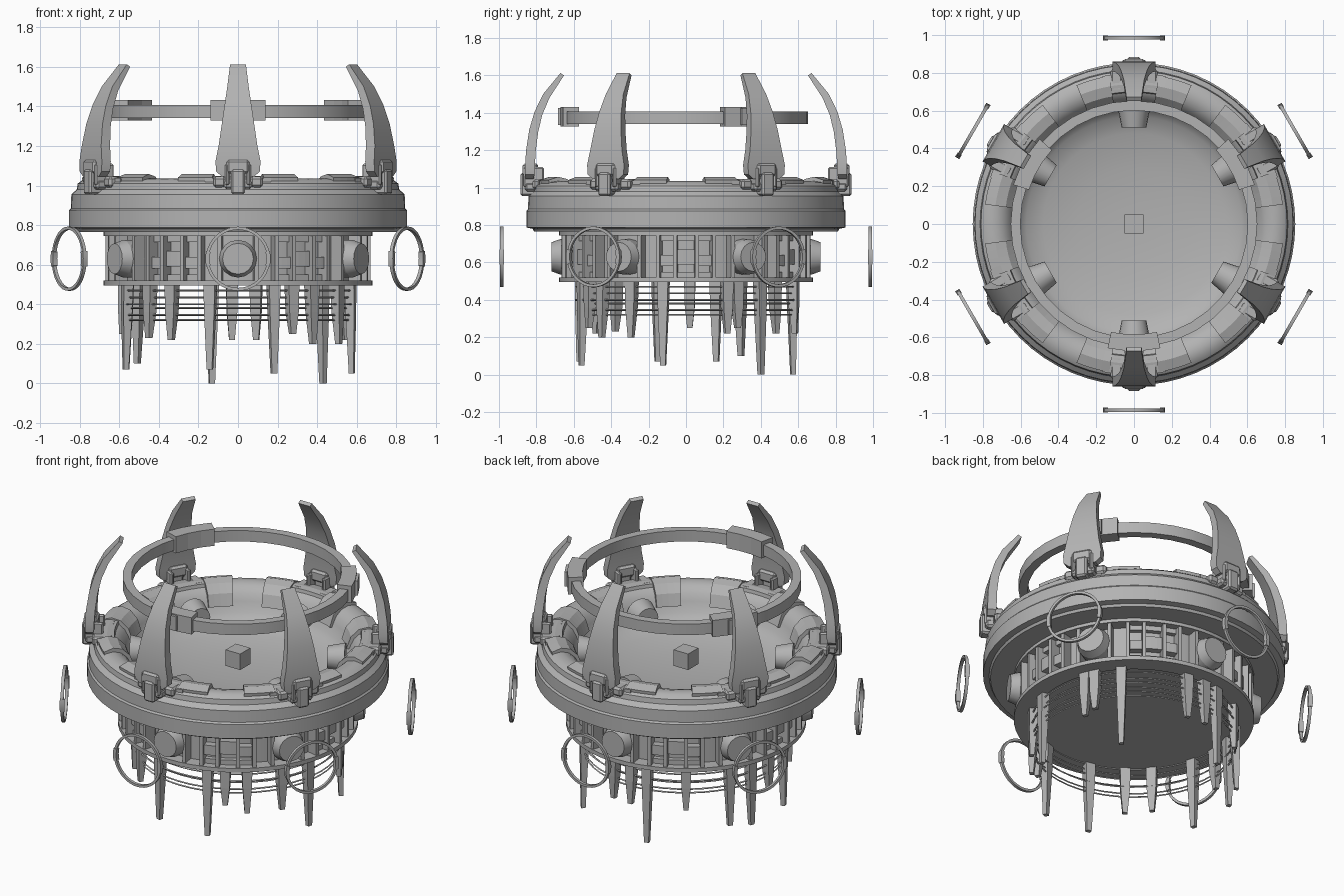
import bpy, bmesh, math
from mathutils import Matrix, Vector

if "Cube" in bpy.data.objects:
    bpy.data.objects.remove(bpy.data.objects["Cube"])

grey = bpy.data.materials.new("stone grey")
grey.diffuse_color = (0.45, 0.45, 0.45, 1)
grey.use_nodes = True
grey.node_tree.nodes["Principled BSDF"].inputs["Base Color"].default_value = grey.diffuse_color
SIX = [-90, -30, 30, 90, 150, 210]


def box(bm, x0, x1, y0, y1, z0, z1, bevel=0):
    m = Matrix.Translation(((x0 + x1) / 2, (y0 + y1) / 2, (z0 + z1) / 2)) @ \
        Matrix.Diagonal((x1 - x0, y1 - y0, z1 - z0, 1))
    vs = bmesh.ops.create_cube(bm, size=1, matrix=m)["verts"]
    if bevel:
        edges = list({e for v in vs for e in v.link_edges})
        bmesh.ops.bevel(bm, geom=edges, offset=bevel, segments=1, affect='EDGES')


def lathe(bm, profile, seg, a0=0, a1=360, closed=True):
    """Turn (radius, z) points about z; partial turns are capped. Angle 90 is +y."""
    full = abs(a1 - a0) >= 360
    rows = []
    for i in range(seg if full else seg + 1):
        a = math.radians(a0 + (a1 - a0) * i / seg)
        rows.append([bm.verts.new((r * math.cos(a), r * math.sin(a), z)) for r, z in profile])
    n = len(profile)
    for i in range(seg):
        p, q = rows[i], rows[(i + 1) % len(rows)]
        for j in range(n if closed else n - 1):
            k = (j + 1) % n
            bm.faces.new((p[j], q[j], q[k], p[k]))
    if not full:
        bm.faces.new(rows[0])
        bm.faces.new(rows[-1])


def loft(bm, sections):
    """Join rectangular sections (half width, inner y, outer y, inner z, outer z)."""
    rows = [[bm.verts.new(c) for c in ((-w, yi, zi), (w, yi, zi), (w, yo, zo), (-w, yo, zo))]
            for w, yi, yo, zi, zo in sections]
    for p, q in zip(rows, rows[1:]):
        for j in range(4):
            bm.faces.new((p[j], p[(j + 1) % 4], q[(j + 1) % 4], q[j]))
    bm.faces.new(rows[0])
    bm.faces.new(rows[-1])


def finish(name, bm, angles=(90,), smooth=35):
    """Make one object per angle, the part being modelled facing +y."""
    bmesh.ops.remove_doubles(bm, verts=bm.verts, dist=1e-5)
    bmesh.ops.recalc_face_normals(bm, faces=bm.faces)
    me = bpy.data.meshes.new(name)
    bm.to_mesh(me)
    bm.free()
    me.materials.append(grey)
    if smooth:
        for p in me.polygons:
            p.use_smooth = True
        me.set_sharp_from_angle(angle=math.radians(smooth))
    for a in angles:
        ob = bpy.data.objects.new(name, me)
        ob.rotation_euler.z = math.radians(a - 90)
        bpy.context.collection.objects.link(ob)


# upper ring and dished bowl
bm = bmesh.new()
lathe(bm, [(0, .70), (.55, .70), (.6, .765), (.812, .765), (.82, .78), (.854, .787), (.854, .875),
           (.845, .885), (.842, .955), (.815, .98), (.81, 1.01), (.785, 1.028), (.74, 1.035),
           (.695, 1.022), (.66, .99), (.64, .95), (.615, .89), (.57, .85), (.48, .82), (.3, .79),
           (.12, .78), (0, .778)], 64, closed=False)
finish("upper_ring_and_bowl", bm)

# cube at the centre of the bowl
bm = bmesh.new()
box(bm, -.05, .05, -.05, .05, .85, .95)
finish("centre_cube", bm, smooth=0)

# inward lamps on the bowl wall
bm = bmesh.new()
m = Matrix.Translation((0, .56, .92)) @ Matrix.Rotation(math.pi / 2, 4, 'X')
bmesh.ops.create_cone(bm, cap_ends=True, segments=20, radius1=.085, radius2=.065, depth=.1, matrix=m)
finish("bowl_lamp", bm, SIX)

# lower drum with its two flanges
bm = bmesh.new()
lathe(bm, [(0, .5), (.605, .5), (.605, .77), (0, .77)], 64, closed=False)
finish("drum_core", bm)
for name, z0, z1 in (("drum_bottom_flange", .495, .52), ("drum_top_flange", .745, .766)):
    bm = bmesh.new()
    lathe(bm, [(.57, z0), (.68, z0), (.68, z1), (.57, z1)], 64)
    finish(name, bm)

# drum posts, thin on both sides of each bay, and the crossbars between them
bm = bmesh.new()
for a in (68, 77, 85, 95, 103, 112):
    lathe(bm, [(.59, .51), (.672, .51), (.672, .755), (.59, .755)], 1, a - .9, a + .9)
for a0, a1, z0, z1, r in ((85, 95, .59, .67, .645), (77, 85, .58, .64, .65), (95, 103, .58, .64, .65),
                          (77, 103, .52, .55, .635), (77, 103, .715, .75, .635)):
    lathe(bm, [(.6, z0), (r, z0), (r, z1), (.6, z1)], 3, a0, a1)
finish("drum_posts", bm, [a + 30 for a in SIX], smooth=0)

# outer nozzles on the drum
bm = bmesh.new()
for y, d, r1, r2 in ((.635, .07, .095, .095), (.695, .05, .095, .078)):
    m = Matrix.Translation((0, y, .63)) @ Matrix.Rotation(-math.pi / 2, 4, 'X')
    bmesh.ops.create_cone(bm, cap_ends=True, segments=16, radius1=r1, radius2=r2, depth=d, matrix=m)
finish("drum_nozzle", bm, SIX)

# floating hoops with thicker side grips
bm = bmesh.new()
lathe(bm, [(.147, -.009), (.162, -.009), (.162, .009), (.147, .009)], 40)
for a in (0, 180):
    lathe(bm, [(.143, -.013), (.165, -.013), (.165, .013), (.143, .013)], 4, a - 14, a + 14)
bm.transform(Matrix.Translation((0, .985, .63)) @ Matrix.Rotation(math.pi / 2, 4, 'X'))
finish("floating_hoop", bm, SIX)

# curved claws: half width, inner/outer radius, inner/outer height
bm = bmesh.new()
loft(bm, [(.08, .815, .858, 1.045, 1.045), (.11, .81, .86, 1.07, 1.07), (.114, .808, .86, 1.12, 1.12),
          (.098, .803, .855, 1.2, 1.2), (.082, .79, .838, 1.3, 1.31), (.068, .768, .81, 1.39, 1.405),
          (.054, .73, .764, 1.48, 1.5), (.04, .652, .672, 1.6, 1.612)])
finish("claw", bm, SIX, smooth=25)

# claw hinges
bm = bmesh.new()
box(bm, -.058, .058, .79, .874, 1.06, 1.13, .012)
box(bm, -.035, .035, .80, .885, .955, 1.08, .01)
box(bm, -.07, .07, .77, .862, .98, 1.03, .012)
for s in (-1, 1):
    x0, x1 = sorted((s * .042, s * .065))
    box(bm, x0, x1, .76, .868, 1.0, 1.11, .008)
    x0, x1 = sorted((s * .06, s * .125))
    box(bm, x0, x1, .70, .82, .99, 1.045, .012)
finish("claw_hinge", bm, SIX, smooth=0)

# clamp plates wrapping the ring on both sides of each claw
shell = [(.79, 1.0), (.795, 1.04), (.74, 1.058), (.685, 1.045), (.64, 1.0), (.615, .93),
         (.64, .92), (.67, .98), (.74, 1.01)]
arm = [(.80, 1.0), (.80, 1.037), (.74, 1.047), (.70, 1.042), (.69, 1.0)]
bm = bmesh.new()
for a in (74, 106):
    lathe(bm, shell, 4, a - 6.5, a + 6.5)
lathe(bm, arm, 8, 78, 102)
finish("ring_clamp", bm, SIX, smooth=0)

# halo and its three clamps
bm = bmesh.new()
lathe(bm, [(.602, 1.34), (.653, 1.34), (.653, 1.408), (.602, 1.408)], 36)
finish("halo", bm, smooth=20)
bm = bmesh.new()
lathe(bm, [(.585, 1.328), (.672, 1.328), (.672, 1.432), (.585, 1.432)], 3, 78, 102)
box(bm, -.05, .05, .62, .685, 1.335, 1.425)
finish("halo_clamp", bm, (-90, 30, 150), smooth=0)

# wire rings below the drum
for z, r in ((.47, .585), (.435, .575), (.40, .59), (.38, .565), (.345, .58), (.32, .575)):
    bm = bmesh.new()
    lathe(bm, [(r - .005, z), (r, z - .005), (r + .005, z), (r, z + .005)], 48)
    finish("wire_ring", bm)

# hanging spikes: angle, height of the tip
for a, z in ((-72, .05), (-104, .07), (-12, .05), (43, 0), (103, 0), (164, .07), (195, .07), (150, .1),
             (-125, .22), (-50, .2), (-62, .25), (22, .22), (28, .25), (81, .22),
             (93, .22), (125, .22), (-140, .23), (178, .25), (-30, .2)):
    bm = bmesh.new()
    loft(bm, [(.03, .555, .605, .505, .505), (.026, .56, .605, .36, .36), (.014, .575, .6, z, z)])
    finish("hanging_spike", bm, (a,), smooth=0)
